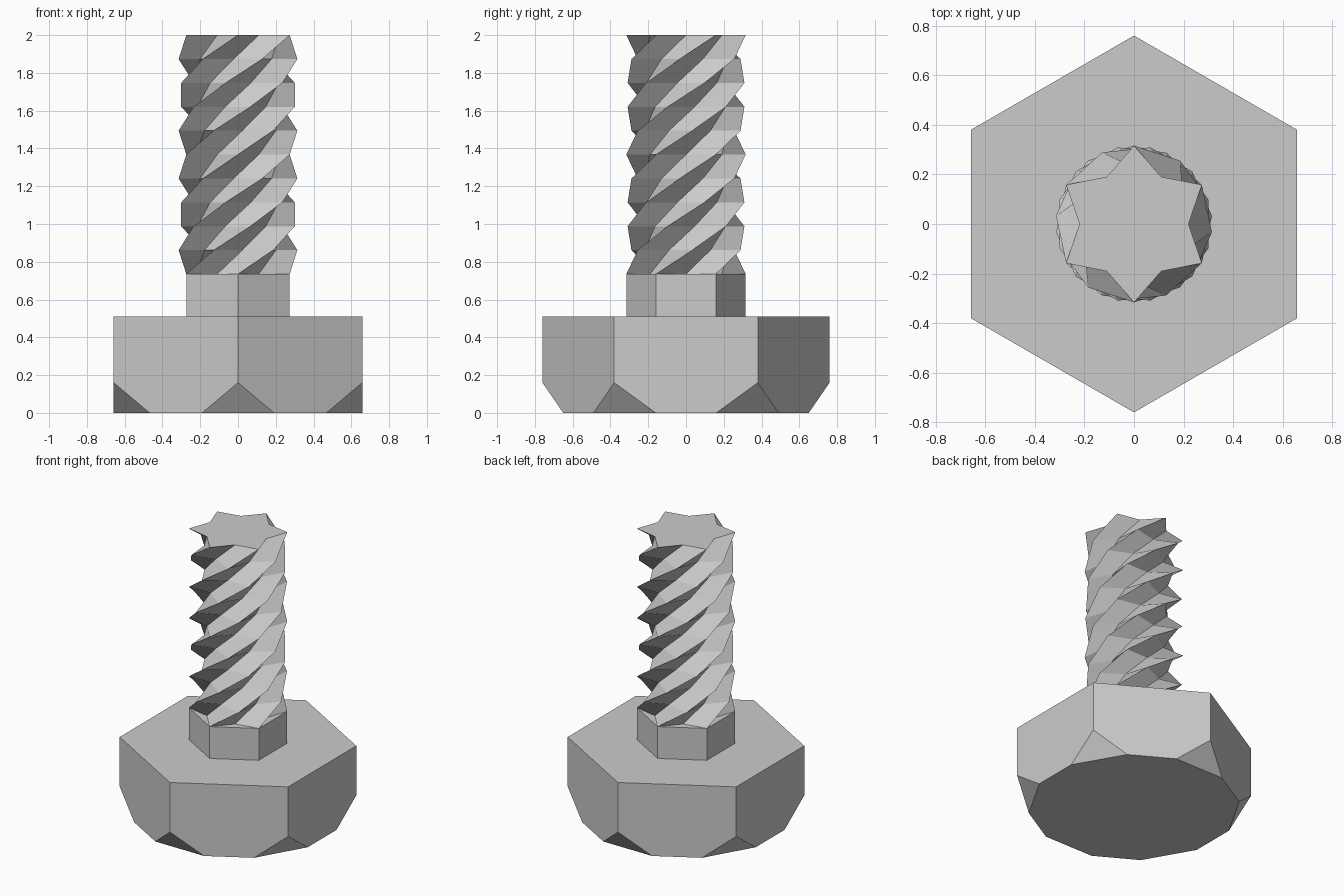
import bpy, bmesh
from math import sin, cos, radians
from mathutils import Vector

cube = bpy.data.objects.get("Cube")
if cube:
    bpy.data.objects.remove(cube, do_unlink=True)

steel = bpy.data.materials.new("grey steel")
colour = (0.6, 0.6, 0.6, 1)
steel.diffuse_color = colour
steel.use_nodes = True
steel.node_tree.nodes["Principled BSDF"].inputs["Base Color"].default_value = colour

HEAD_R, HEAD_TOP = 0.76, 0.51
SHANK_R, GROOVE_R = 0.316, 0.22
NECK_TOP, TOP = 0.735, 2.0
STEPS, TWIST = 10, 36


def ring(bm, radii, z, turn=0):
    """One closed row of points; radii repeat around the axis."""
    n = len(radii)
    angles = [radians(90 + turn + 360 * i / n) for i in range(n)]
    return [bm.verts.new((r * cos(a), r * sin(a), z)) for r, a in zip(radii, angles)]


def loft(bm, rings, base_cap):
    """Join rows with quads and cap the ends."""
    for low, high in zip(rings, rings[1:]):
        for i in range(len(low)):
            j = (i + 1) % len(low)
            bm.faces.new((low[i], low[j], high[j], high[i]))
    bm.faces.new(rings[-1])
    if base_cap:
        bm.faces.new(rings[0][::-1])


def finish(bm, name):
    mesh = bpy.data.meshes.new(name)
    bm.normal_update()
    bm.to_mesh(mesh)
    bm.free()
    mesh.materials.append(steel)
    obj = bpy.data.objects.new(name, mesh)
    bpy.context.collection.objects.link(obj)


# Hexagonal head with its six lower corners sliced off
bm = bmesh.new()
loft(bm, [ring(bm, [HEAD_R] * 6, z) for z in (0, HEAD_TOP)], True)
for k in range(6):
    a = radians(30 + 60 * k)
    corner = Vector((HEAD_R * cos(a), HEAD_R * sin(a), 0.16))
    normal = Vector((0.16 * cos(a), 0.16 * sin(a), -0.11))
    cut = bmesh.ops.bisect_plane(bm, geom=bm.verts[:] + bm.edges[:] + bm.faces[:],
                                 dist=0.0001, plane_co=corner, plane_no=normal,
                                 clear_outer=True)
    rim = [e for e in cut["geom_cut"] if isinstance(e, bmesh.types.BMEdge)]
    bmesh.ops.holes_fill(bm, edges=rim, sides=0)
bmesh.ops.recalc_face_normals(bm, faces=bm.faces[:])
finish(bm, "bolt_head")

# Plain hexagonal neck
bm = bmesh.new()
loft(bm, [ring(bm, [SHANK_R] * 6, z) for z in (HEAD_TOP, NECK_TOP)], False)
finish(bm, "neck")

# Six-pointed star swept upward with a full counterclockwise turn
bm = bmesh.new()
star = [SHANK_R, GROOVE_R] * 6
rows = [ring(bm, star, NECK_TOP + (TOP - NECK_TOP) * s / STEPS, TWIST * s)
        for s in range(STEPS + 1)]
loft(bm, rows, False)
finish(bm, "twisted_thread")
